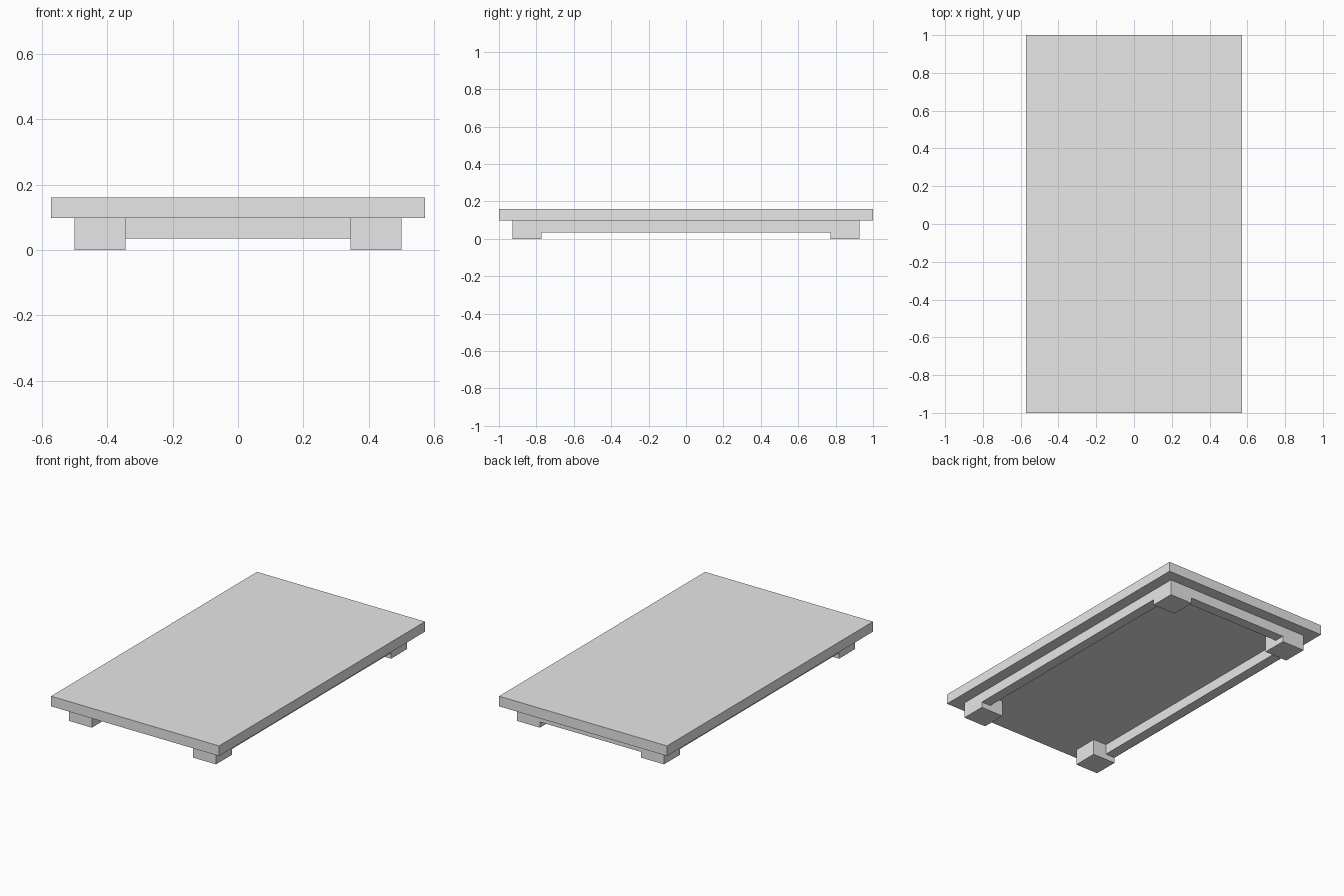
import bpy

cube = bpy.data.objects.get("Cube")
if cube:
    bpy.data.objects.remove(cube, do_unlink=True)

# One plain grey for everything
GREY = (0.8, 0.8, 0.8, 1.0)
grey = bpy.data.materials.new("light_grey")
grey.use_nodes = True
grey.diffuse_color = GREY
grey.node_tree.nodes["Principled BSDF"].inputs["Base Color"].default_value = GREY


def box(name, low, high):
    """Box spanning two opposite corners."""
    bpy.ops.mesh.primitive_cube_add(size=1)
    obj = bpy.context.object
    obj.name = name
    obj.location = [(a + b) / 2 for a, b in zip(low, high)]
    obj.scale = [b - a for a, b in zip(low, high)]
    bpy.ops.object.transform_apply(location=True, rotation=False, scale=True)
    obj.data.materials.append(grey)
    return obj


TOP_X, TOP_Y, HEIGHT = 0.571, 1.0, 0.16
UNDER = 0.098                 # underside of the top
OUT_X, OUT_Y = 0.5, 0.928     # outer faces of legs and rails
LEG = 0.156
RAIL, RAIL_Z = 0.064, 0.035
IN_X, IN_Y = OUT_X - LEG, OUT_Y - LEG

# Slab top
box("table_top", (-TOP_X, -TOP_Y, UNDER), (TOP_X, TOP_Y, HEIGHT))

for side, sx in (("left", 1), ("right", -1)):
    # Corner legs
    for end, sy in (("front", -1), ("back", 1)):
        cx, cy = sx * (OUT_X - LEG / 2), sy * (OUT_Y - LEG / 2)
        box(f"{end}_{side}_leg", (cx - LEG / 2, cy - LEG / 2, 0),
            (cx + LEG / 2, cy + LEG / 2, UNDER))
    # Long side rails, flush with the outer leg faces
    rx = sx * (OUT_X - RAIL / 2)
    box(f"{side}_rail", (rx - RAIL / 2, -IN_Y, RAIL_Z),
        (rx + RAIL / 2, IN_Y, UNDER))

# Back rail only; the front is open
box("back_rail", (-IN_X, OUT_Y - RAIL, RAIL_Z), (IN_X, OUT_Y, UNDER))
